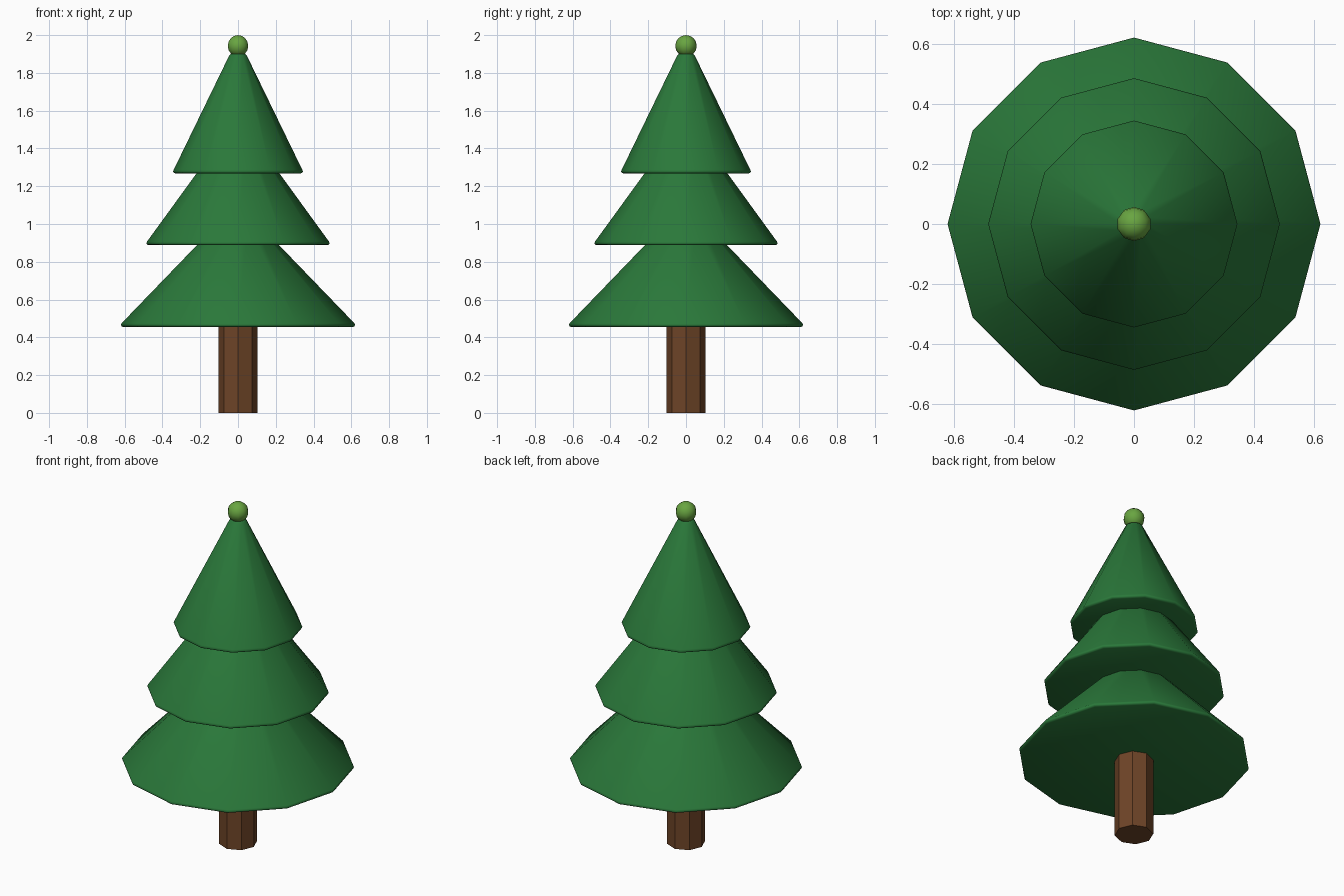
import bpy, math

if "Cube" in bpy.data.objects:
    bpy.data.objects.remove(bpy.data.objects["Cube"])


def material(name, rgb):
    m = bpy.data.materials.new(name)
    m.diffuse_color = (*rgb, 1)
    m.use_nodes = True
    m.node_tree.nodes["Principled BSDF"].inputs["Base Color"].default_value = m.diffuse_color
    return m


def finish(obj, name, mat, angle):
    obj.name = name
    obj.data.materials.append(mat)
    bpy.ops.object.select_all(action='DESELECT')
    obj.select_set(True)
    bpy.context.view_layer.objects.active = obj
    bpy.ops.object.shade_smooth_by_angle(angle=math.radians(angle))


def lathe(name, profile, sides, mat, angle):
    """Closed solid of revolution from (radius, z) points, bottom to top."""
    verts = [(r * math.cos(2 * math.pi * i / sides),
              r * math.sin(2 * math.pi * i / sides), z)
             for r, z in profile for i in range(sides)]
    faces = [(k * sides + i, k * sides + (i + 1) % sides,
              (k + 1) * sides + (i + 1) % sides, (k + 1) * sides + i)
             for k in range(len(profile) - 1) for i in range(sides)]
    faces.append(tuple(reversed(range(sides))))
    faces.append(tuple(range((len(profile) - 1) * sides, len(profile) * sides)))
    mesh = bpy.data.meshes.new(name)
    mesh.from_pydata(verts, [], faces)
    obj = bpy.data.objects.new(name, mesh)
    bpy.context.collection.objects.link(obj)
    finish(obj, name, mat, angle)


bark = material("bark", (0.156, 0.058, 0.02))
needles = material("needles", (0.023, 0.188, 0.042))
tip = material("tip", (0.14, 0.376, 0.053))

# Octagonal trunk
lathe("trunk", [(0.103, 0), (0.103, 0.52)], 8, bark, 30)

# Foliage tiers: rim radius, bottom z, top radius, top z
tiers = [("lower_foliage", 0.62, 0.455, 0.10, 1.01),
         ("middle_foliage", 0.485, 0.888, 0.08, 1.46),
         ("upper_foliage", 0.344, 1.268, 0.046, 1.893)]
for name, r, z, rt, zt in tiers:
    # small rounded rim and rounded top
    lathe(name, [(r - 0.012, z), (r - 0.003, z + 0.004), (r, z + 0.011),
                 (r - 0.004, z + 0.02), (rt, zt), (rt - 0.016, zt + 0.012)],
          12, needles, 50)

# Ball on the tip
bpy.ops.mesh.primitive_uv_sphere_add(segments=10, ring_count=8, radius=0.057,
                                     location=(0, 0, 1.943))
finish(bpy.context.object, "tip_ball", tip, 40)
